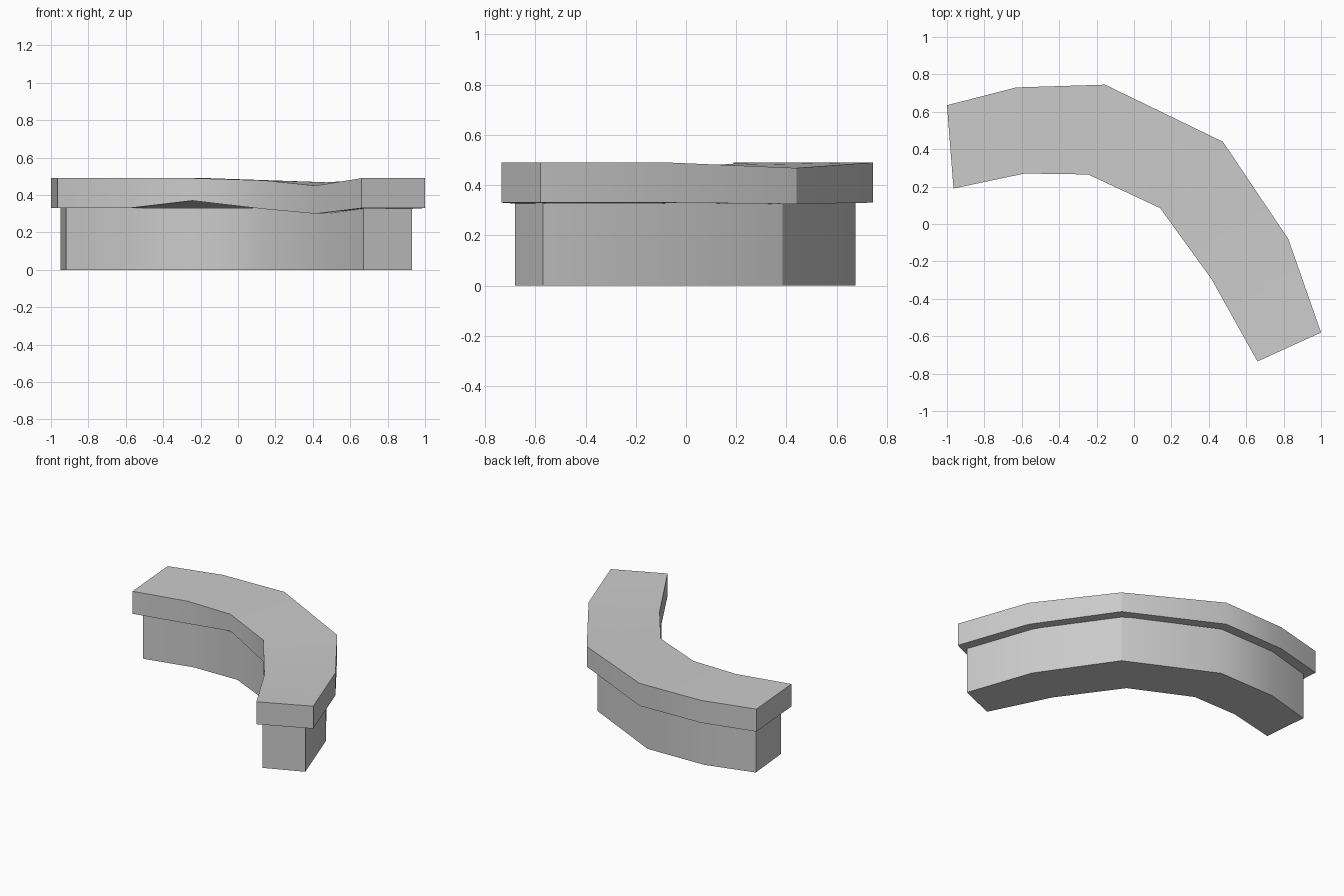
import bpy
import bmesh
import math

cube = bpy.data.objects.get("Cube")
if cube:
    bpy.data.objects.remove(cube, do_unlink=True)

# One stone colour for the whole wall
stone = bpy.data.materials.new("stone_grey")
stone.use_nodes = True
GREY = (0.6, 0.6, 0.6, 1)
stone.diffuse_color = GREY
stone.node_tree.nodes["Principled BSDF"].inputs["Base Color"].default_value = GREY


def curved_block(name, outer, inner, bottom, top):
    """Sweep a four-cornered section along paired outer and inner points.

    bottom and top each give an (outer heights, inner heights) pair.
    """
    bm = bmesh.new()
    rings = []
    for i, (out_point, in_point) in enumerate(zip(outer, inner)):
        corners = [
            (*out_point, bottom[0][i]),
            (*out_point, top[0][i]),
            (*in_point, top[1][i]),
            (*in_point, bottom[1][i]),
        ]
        rings.append([bm.verts.new(corner) for corner in corners])

    # Long sides between neighbouring sections, then the two flat ends
    for ring, following in zip(rings, rings[1:]):
        for k in range(len(ring)):
            n = (k + 1) % len(ring)
            bm.faces.new((ring[k], ring[n], following[n], following[k]))
    bm.faces.new(rings[0])
    bm.faces.new(rings[-1])
    bmesh.ops.recalc_face_normals(bm, faces=bm.faces)

    mesh = bpy.data.meshes.new(name)
    bm.to_mesh(mesh)
    bm.free()
    mesh.materials.append(stone)
    block = bpy.data.objects.new(name, mesh)
    bpy.context.collection.objects.link(block)

    # Soft shading along the curve, crisp edges at the corners
    bpy.ops.object.select_all(action="DESELECT")
    block.select_set(True)
    bpy.context.view_layer.objects.active = block
    bpy.ops.object.shade_smooth_by_angle(angle=math.radians(29.5))
    return block


def level(height):
    return [[height] * 6] * 2


# Wall body standing on the ground
curved_block(
    "wall_body",
    outer=[(-.95, .57), (-.61, .665), (-.17, .675), (.43, .385), (.77, -.11), (.93, -.57)],
    inner=[(-.92, .245), (-.575, .325), (-.235, .33), (.175, .135), (.465, -.265), (.67, -.68)],
    bottom=level(0),
    top=level(.33),
)

# Overhanging coping, slightly uneven and worn
curved_block(
    "wall_coping",
    outer=[(-1, .635), (-.63, .73), (-.155, .745), (.475, .44), (.825, -.08), (1, -.58)],
    inner=[(-.965, .19), (-.585, .27), (-.245, .265), (.14, .085), (.415, -.295), (.66, -.735)],
    bottom=([.33, .33, .33, .325, .33, .33], [.33, .33, .37, .325, .3, .33]),
    top=([.49, .49, .49, .468, .49, .49], [.49, .49, .49, .478, .45, .49]),
)
